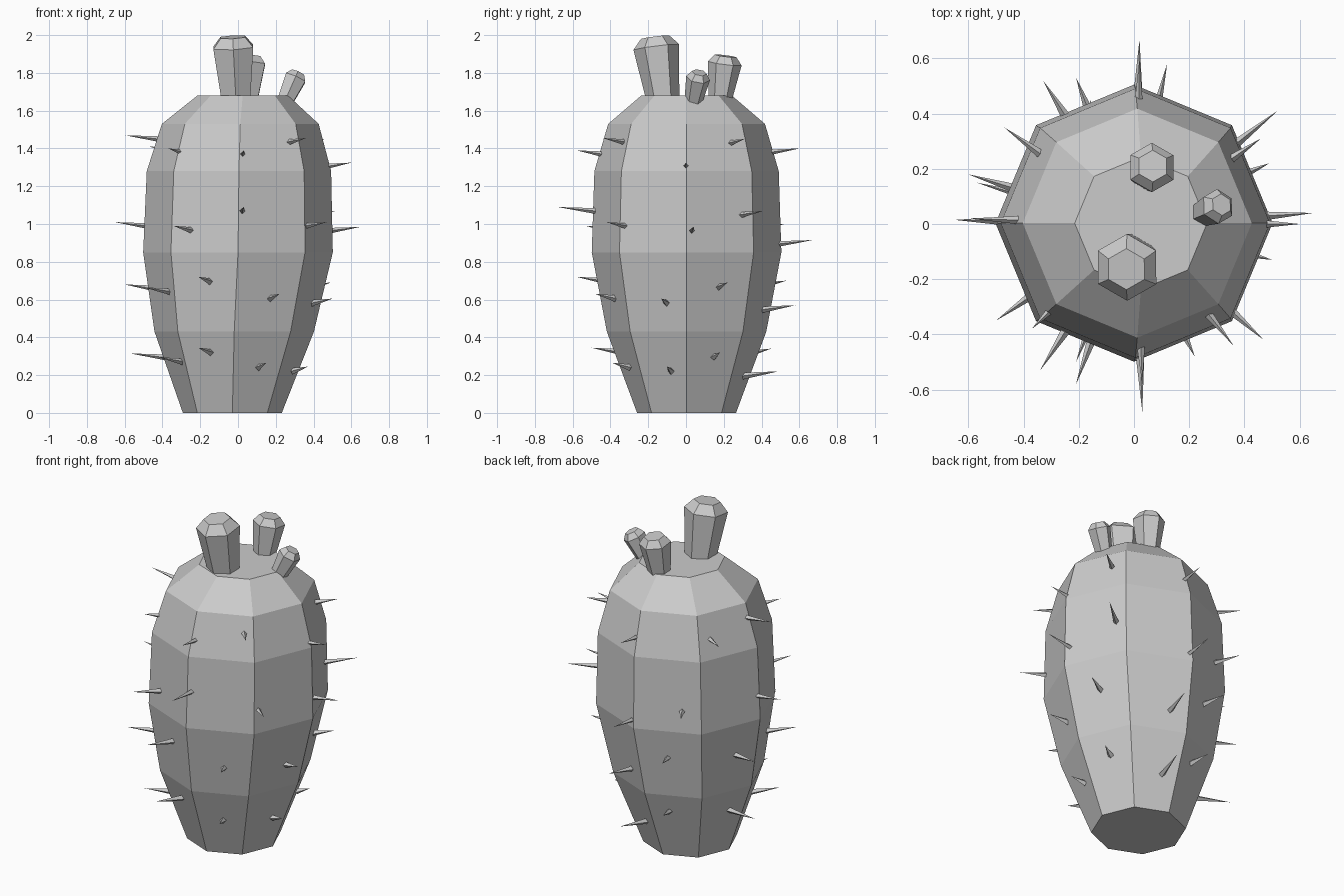
import bpy, bmesh, math
from mathutils import Vector

if "Cube" in bpy.data.objects:
    bpy.data.objects.remove(bpy.data.objects["Cube"])


def make_object(name, bm):
    bmesh.ops.recalc_face_normals(bm, faces=bm.faces)
    mesh = bpy.data.meshes.new(name)
    bm.to_mesh(mesh)
    bm.free()
    obj = bpy.data.objects.new(name, mesh)
    bpy.context.collection.objects.link(obj)
    return obj


def loft(bm, rings, sides, phase=0.0, axis=Vector((0, 0, 1))):
    """Skin closed polygons (centre, radius) set square to the axis."""
    turn = Vector((0, 0, 1)).rotation_difference(axis)
    loops = []
    for centre, r in rings:
        loop = []
        for i in range(sides):
            a = phase + math.tau * i / sides
            p = Vector((r * math.cos(a), r * math.sin(a), 0))
            loop.append(bm.verts.new(Vector(centre) + turn @ p))
        loops.append(loop)
    for lo, hi in zip(loops, loops[1:]):
        for i in range(sides):
            j = (i + 1) % sides
            bm.faces.new((lo[i], lo[j], hi[j], hi[i]))
    bm.faces.new(loops[0][::-1])
    bm.faces.new(loops[-1])


# Body: octagonal rings that lean slightly sideways (x offset, z, radius)
BODY = [(-0.03, 0, 0.262), (-0.02, 0.43, 0.422), (0, 0.85, 0.502),
        (0.005, 1.28, 0.488), (0.012, 1.53, 0.415), (0.025, 1.68, 0.24)]
bm = bmesh.new()
loft(bm, [((x, 0.003, z), r) for x, z, r in BODY], 8)
make_object("cactus_body", bm)


# Buds: hexagonal, flaring upwards, with a bevelled top
def bud(name, base, base_r, shoulder, shoulder_r, top_r, cap):
    base, shoulder = Vector(base), Vector(shoulder)
    axis = (shoulder - base).normalized()
    bm = bmesh.new()
    loft(bm, [(base, base_r), (shoulder, shoulder_r),
              (shoulder + axis * cap, top_r)], 6, math.pi / 2, axis)
    make_object(name, bm)


bud("large_bud", (-0.01, -0.12, 1.64), 0.085, (-0.025, -0.157, 1.937), 0.122, 0.075, 0.053)
bud("medium_bud", (0.05, 0.18, 1.65), 0.06, (0.065, 0.205, 1.85), 0.09, 0.058, 0.04)
bud("small_bud", (0.24, 0.035, 1.63), 0.045, (0.304, 0.064, 1.772), 0.064, 0.04, 0.033)

# Spines: tip positions in four rows, each rooted in the body surface
TIPS = [
    (0.60, 0.00, 1.325), (0.46, 0.31, 1.45), (0.02, 0.60, 1.40), (-0.47, 0.35, 1.41),
    (-0.60, 0.02, 1.47), (-0.37, -0.38, 1.40), (0.03, -0.58, 1.39), (0.36, -0.44, 1.455),
    (0.65, 0.04, 0.985), (0.52, 0.41, 1.07), (0.02, 0.67, 0.915), (-0.33, 0.52, 1.00),
    (-0.65, 0.015, 1.01), (-0.34, -0.53, 0.99), (0.03, -0.68, 1.09), (0.47, -0.42, 1.01),
    (0.49, 0.22, 0.69), (0.12, 0.58, 0.57), (-0.21, 0.53, 0.70), (-0.60, 0.18, 0.68),
    (-0.50, -0.35, 0.665), (-0.21, -0.58, 0.72), (0.22, -0.48, 0.63), (0.50, -0.13, 0.605),
    (0.36, 0.18, 0.32), (0.10, 0.49, 0.22), (-0.16, 0.45, 0.34), (-0.57, 0.15, 0.315),
    (-0.42, -0.30, 0.295), (-0.21, -0.50, 0.345), (0.15, -0.39, 0.265), (0.37, -0.10, 0.245),
]


def body_at(z):
    for (x0, z0, r0), (x1, z1, r1) in zip(BODY, BODY[1:]):
        if z <= z1:
            t = (z - z0) / (z1 - z0)
            return x0 + t * (x1 - x0), r0 + t * (r1 - r0)


bm = bmesh.new()
for tip in map(Vector, TIPS):
    cx, r = body_at(tip.z)
    out = Vector((tip.x - cx, tip.y, 0)).normalized()
    root = Vector((cx, 0, tip.z - 0.025)) + out * r * 0.9
    axis = (tip - root).normalized()
    side = axis.cross(Vector((0, 0, 1))).normalized()
    up = side.cross(axis)
    ring = [bm.verts.new(root + d * 0.018) for d in (side, up, -side, -up)]
    point = bm.verts.new(tip)
    for i in range(4):
        bm.faces.new((ring[i], ring[(i + 1) % 4], point))
    bm.faces.new(ring[::-1])
make_object("spines", bm)
